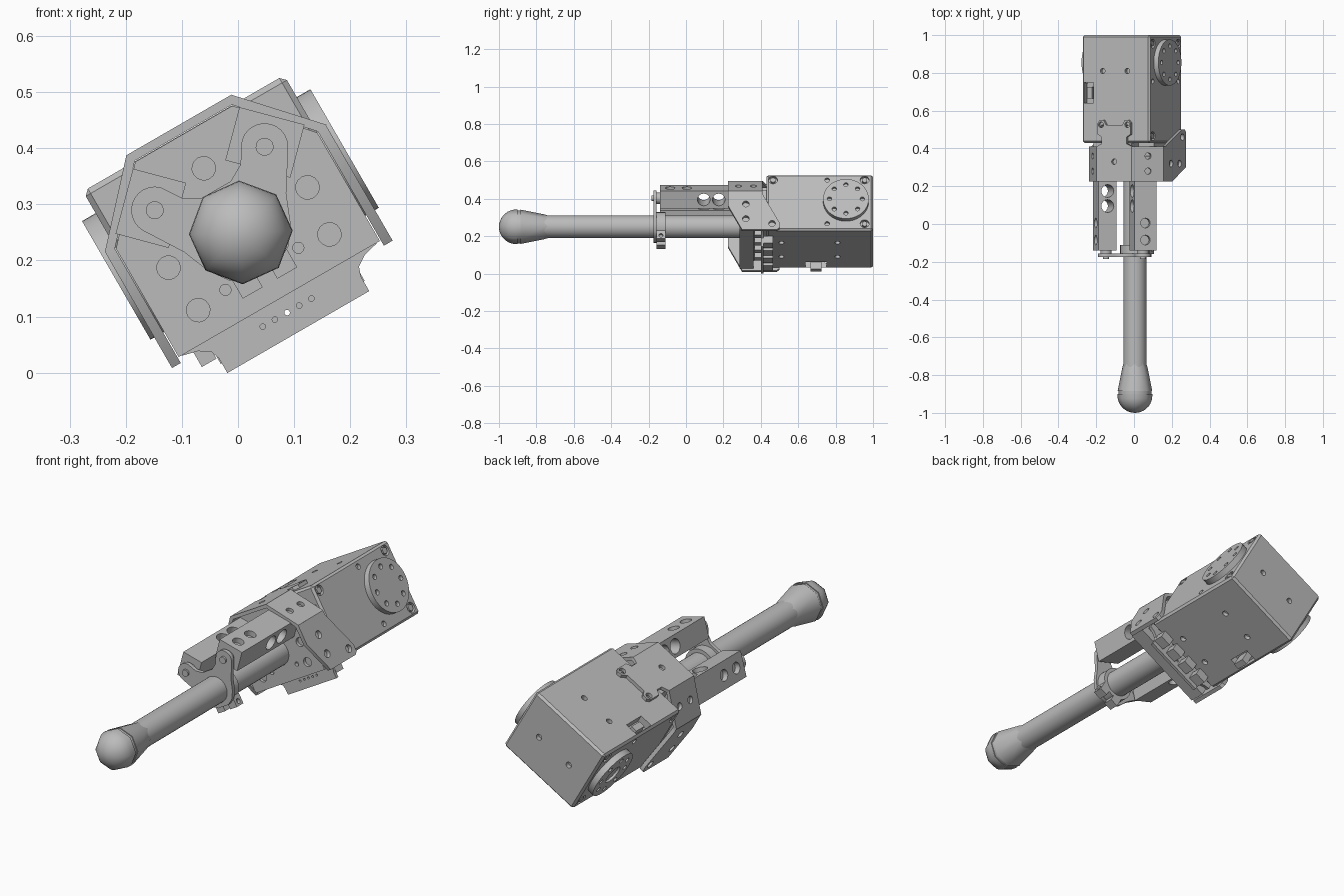
import bpy, bmesh
from math import pi, cos, sin, radians
from mathutils import Matrix, Vector

if "Cube" in bpy.data.objects:
    bpy.data.objects.remove(bpy.data.objects["Cube"])

grey = bpy.data.materials.new("plain grey")
grey.use_nodes = True
grey.diffuse_color = (0.5, 0.5, 0.5, 1)
grey.node_tree.nodes["Principled BSDF"].inputs["Base Color"].default_value = (0.5, 0.5, 0.5, 1)

# The whole tool is rolled about its shaft axis
ROLL = Matrix.Translation((0.005, 0, 0.25)) @ Matrix.Rotation(radians(-30), 4, 'Y')
parts = []


def finish(name, bm):
    bmesh.ops.recalc_face_normals(bm, faces=bm.faces)
    mesh = bpy.data.meshes.new(name)
    bm.to_mesh(mesh)
    bm.free()
    mesh.materials.append(grey)
    ob = bpy.data.objects.new(name, mesh)
    bpy.context.collection.objects.link(ob)
    parts.append(ob)
    return ob


def prism(name, pts, axis, a, b):
    """Extrude a flat profile along one axis from a to b."""
    place = {'x': lambda p, t: (t, p[0], p[1]),
             'y': lambda p, t: (p[0], t, p[1]),
             'z': lambda p, t: (p[0], p[1], t)}[axis]
    bm = bmesh.new()
    face = bm.faces.new([bm.verts.new(place(p, a)) for p in pts])
    new = bmesh.ops.extrude_face_region(bm, geom=[face])["geom"]
    move = Vector(place((0, 0), b - a))
    bmesh.ops.translate(bm, vec=move, verts=[v for v in new if isinstance(v, bmesh.types.BMVert)])
    return finish(name, bm)


def box(name, x, y, z):
    return prism(name, [(x[0], z[0]), (x[1], z[0]), (x[1], z[1]), (x[0], z[1])], 'y', *y)


def add_cyl(bm, centre, direction, r, depth, n=16):
    turn = Vector(direction).to_track_quat('Z', 'Y').to_matrix().to_4x4()
    bmesh.ops.create_cone(bm, cap_ends=True, segments=n, radius1=r, radius2=r, depth=depth,
                          matrix=Matrix.Translation(centre) @ turn)


def cyl(name, centre, direction, r, depth, n=32):
    bm = bmesh.new()
    add_cyl(bm, centre, direction, r, depth, n)
    return finish(name, bm)


def drill(ob, holes):
    """Cut holes given as (centre, direction, radius, length)."""
    bm = bmesh.new()
    for h in holes:
        add_cyl(bm, *h)
    cut(ob, finish("cutter", bm))


def cut(ob, cutter):
    parts.remove(cutter)
    cutter.hide_render = True
    mod = ob.modifiers.new("cut", 'BOOLEAN')
    mod.operation, mod.solver, mod.object = 'DIFFERENCE', 'EXACT', cutter
    bpy.context.view_layer.objects.active = ob
    bpy.ops.object.modifier_apply(modifier=mod.name)
    bpy.data.objects.remove(cutter)


def mirrored(half):
    """Complete a profile that runs from top to bottom on the +x side."""
    return half + [(-x, z) for x, z in reversed(half)]


X, Y, Z = Vector((1, 0, 0)), Vector((0, 1, 0)), Vector((0, 0, 1))

# Motor housing with bevelled edges, screw holes and cable ports
housing = box("motor_housing", (-.207, .207), (.43, 1), (-.139, .204))
bev = housing.modifiers.new("bevel", 'BEVEL')
bev.width, bev.segments = .01, 1
bpy.context.view_layer.objects.active = housing
bpy.ops.object.modifier_apply(modifier="bevel")
holes = []
for s in (-1, 1):
    for y, z, r in ((.465, .17, .024), (.955, .17, .024), (.955, -.1, .024),
                    (.755, .17, .013), (.755, -.1, .013)):
        holes.append(((s * .207, y, z), X, r, .03))
    holes.append(((s * .09, 1, .03), Y, .014, .04))
for y in (.51, .81):
    for x in (-.08, .07):
        holes.append(((x, y, -.139), Z, .014, .04))
        holes.append(((x, y, .204), Z, .014, .04))
drill(housing, holes)
for z in (-.139, .204):
    cut(housing, box("port", (-.195, -.135), (.64, .75), (z - .035, z + .035)))
    box("port_plug", (-.18, -.15), (.665, .725), (z - .034, z + .03) if z < 0 else (z - .04, z - .008))

# Output discs on both sides, with bolt circles
for s, side in ((1, "left"), (-1, "right")):
    centre = Vector((s * .218, .855, .037))
    disc = cyl(side + "_output_disc", centre, X, .122, .034, 48)
    ring = [(centre + Vector((s * .017, .088 * cos(i * pi / 4), .088 * sin(i * pi / 4))), X, .012, .03)
            for i in range(8)]
    if s < 0:
        ring.append((centre - X * .017, X, .045, .02))
    drill(disc, ring)
    for y, z in ((.465, .17), (.955, .17), (.955, -.1)):
        cyl(side + "_housing_screw", (s * .2, y, z), X, .016, .012, 6)

# Folded sheet bracket around the front of the housing
top = prism("bracket_top", [(-.108, .225), (.108, .225), (.108, .41), (.076, .425), (.076, .46), (.1, .475),
                            (.1, .535), (.088, .55), (.065, .55), (.05, .525), (-.05, .525), (-.065, .55),
                            (-.088, .55), (-.1, .535), (-.1, .475), (-.076, .46), (-.076, .425),
                            (-.108, .41)], 'z', .205, .221)
drill(top, [((x, y, .213), Z, .015, .05) for x, y in ((-.08, .525), (.08, .525), (0, .33))])
for s, side in ((1, "left"), (-1, "right")):
    slope = prism(side + "_bracket_slope", [(s * .108, .221), (s * .228, .09), (s * .21, .086), (s * .1, .205)],
                  'y', .225, .41)
    out = Vector((s * .73, 0, .68))
    drill(slope, [((s * .165, y, .15), out, .017, .08) for y in (.28, .36)])
    flange = prism(side + "_bracket_flange", [(.225, .09), (.225, 0), (.3, -.148), (.485, -.148), (.5, -.135),
                                              (.5, -.105), (.41, .07), (.41, .09)], 'x', s * .209, s * .227)
    drill(flange, [((s * .218, y, z), X, .018, .05)
                   for y, z in ((.32, .01), (.32, -.08), (.46, -.11))])

# Thick mounting block inside the bracket, with pockets
block = prism("mounting_block", mirrored([(.1, .203), (.207, .086), (.207, -.137)]), 'y', .285, .36)
drill(block, [((x, .285, z), Y, .021, .03) for x, z in
              ((0, .132), (.143, .01), (-.143, .01), (.135, -.082), (-.135, -.082))]
      + [((s * .075, .285, -.075), Y, .01, .03) for s in (-1, 1)])
box("spacer", (-.185, .185), (.355, .44), (-.1, .12))
box("upper_spacer", (-.09, .09), (.355, .44), (.1, .19))

# Circuit board with a lower tab, sockets on its rear and pin holes
board = prism("circuit_board", mirrored([(.2, -.06), (.2, -.138), (.172, -.145), (.152, -.158),
                                         (.146, -.175), (.146, -.205)]), 'y', .4, .415)
drill(board, [((x * .025, .407, -.165), Y, .005, .05) for x in range(-2, 3)])
for x in (-.12, -.04, .04, .12):
    box("socket", (x - .028, x + .028), (.413, .465), (-.185, -.142))
    box("chip", (x - .015, x + .015), (.365, .402), (-.13, -.095))

# Two diagonal rails with crossing holes, screw bosses and screws
for s, side in ((1, "left"), (-1, "right")):
    out = Vector((s, 0, 1)).normalized()
    along = Vector((s, 0, -1)).normalized()
    corners = [out * d + along * w for d, w in ((.117, -.06), (.117, .06), (.215, .06), (.215, -.06))]
    rail = prism(side + "_rail", [(c.x, c.z) for c in corners], 'y', -.14, .3)
    mid = out * .166
    drill(rail, [(mid + Y * y, along, .034, .2) for y in (.095, .175)])
    drill(rail, [(out * .215 + Y * y, out, .026, .05) for y in (-.085, .005)])
    cyl(side + "_boss", (s * .113, -.148, .111), Y, .03, .03)
    cyl(side + "_clip_screw", (s * .113, -.178, .111), Y, .016, .012, 16)

# Clip plate joining the rails to the shaft
arc = [(.113 + .042 * cos(radians(a)), .111 + .042 * sin(radians(a))) for a in range(135, -31, -15)]
clip = prism("clip_plate", mirrored([(.03, .088), (.06, .105)] + arc
                                    + [(.105, .02), (.085, -.03), (.06, -.065), (.03, -.08)]),
             'y', -.175, -.157)
cyl("clamp_ring", (0, -.135, 0), Y, .078, .05)
for s in (-1, 1):
    lug = box("clamp_lug", sorted((s * .015, s * .056)), (-.158, -.11), (-.104, -.05))
    drill(lug, [((s * .056, -.134, -.084), X, .011, .03)])

# Shaft and eight-sided rounded tip, revolved around the long axis
cyl("shaft", (0, -.2, 0), Y, .061, 1.12, 32)
profile = [(-.73, .058), (-.757, .066), (-.87, .089), (-.885, .092), (-.885, .088), (-.9, .088), (-.9, .0925)]
profile += [(-.908 - .092 * sin(radians(a)), .0925 * cos(radians(a))) for a in range(10, 90, 10)]
bm = bmesh.new()
rings = [[bm.verts.new((r * cos(t * pi / 4 + radians(17)), y, r * sin(t * pi / 4 + radians(17))))
          for t in range(8)] for y, r in profile]
for a, b in zip(rings, rings[1:]):
    for i in range(8):
        bm.faces.new((a[i], a[i - 1], b[i - 1], b[i]))
pole = bm.verts.new((0, -1, 0))
for i in range(8):
    bm.faces.new((rings[-1][i], rings[-1][i - 1], pole))
bm.faces.new(rings[0])
finish("rounded_tip", bm)

# Roll everything into place and smooth the round surfaces
bpy.ops.object.select_all(action='DESELECT')
for ob in parts:
    ob.matrix_world = ROLL
    bpy.context.view_layer.objects.active = ob
    ob.select_set(True)
    bpy.ops.object.shade_smooth_by_angle(angle=radians(50 if ob.name == "rounded_tip" else 30))
    ob.select_set(False)
